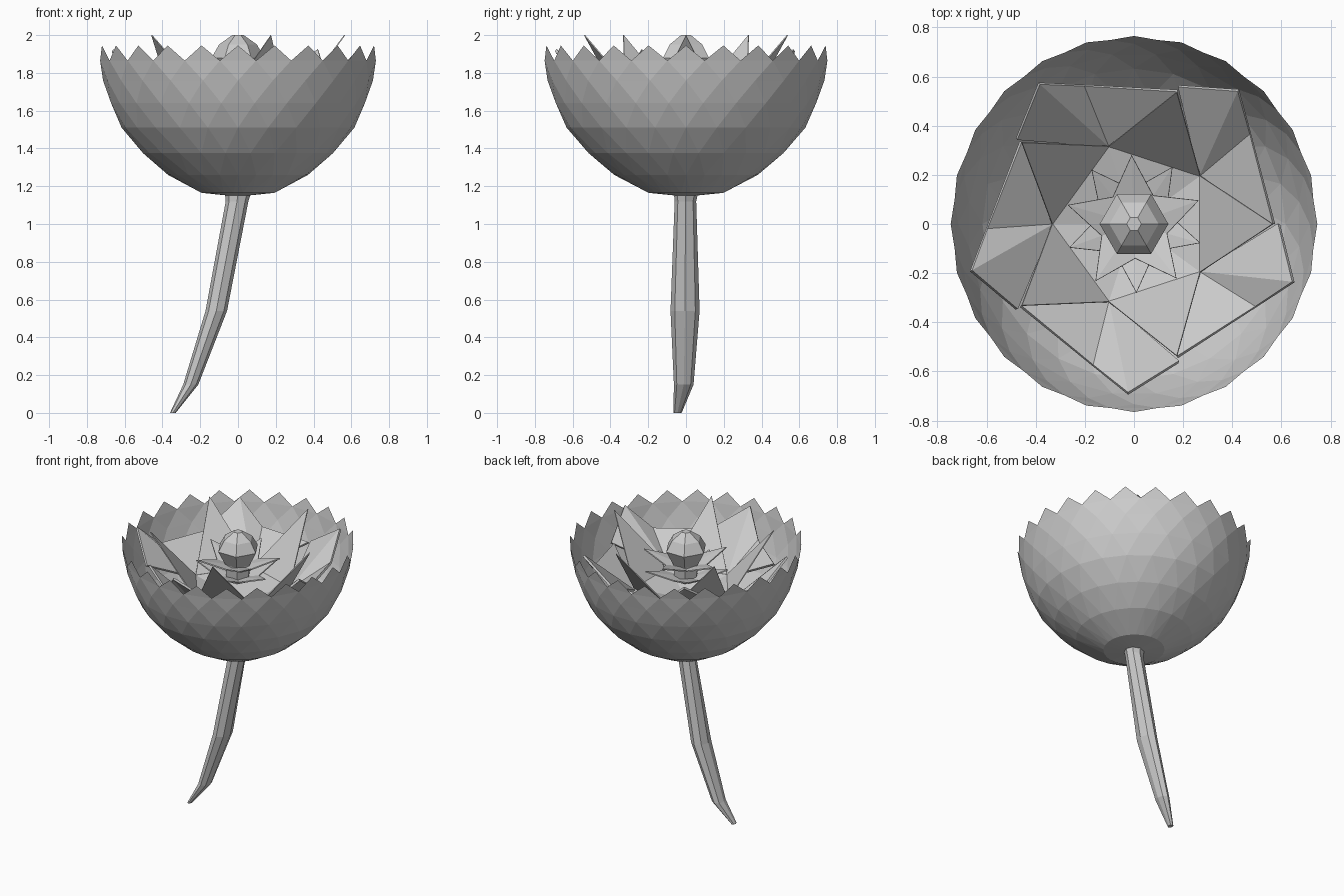
import bpy
from math import sin, cos, radians, pi

if "Cube" in bpy.data.objects:
    bpy.data.objects.remove(bpy.data.objects["Cube"])


def pol(r, deg, z):
    return (r * cos(radians(deg)), r * sin(radians(deg)), z)


def make(name, verts, faces, thick=0):
    me = bpy.data.meshes.new(name)
    me.from_pydata(verts, [], faces)
    me.update()
    ob = bpy.data.objects.new(name, me)
    bpy.context.collection.objects.link(ob)
    if thick:
        m = ob.modifiers.new("thickness", "SOLIDIFY")
        m.thickness = thick
        m.offset = 0
    return ob


# Outer cup: staggered triangle rings with a toothed rim
N = 24
profile = [(0.20, 1.165), (0.38, 1.26), (0.52, 1.375), (0.632, 1.51),
           (0.695, 1.64), (0.733, 1.76), (0.755, 1.865), (0.765, 1.945)]
last = len(profile) - 1
verts, faces = [], []
for i, (r, z) in enumerate(profile):
    off = 0.5 * ((last - i) % 2)
    for j in range(N):
        x, y, zz = pol(r, (j + off) * 360 / N, z)
        verts.append((x * 0.975, y, zz))
for i in range(last):
    shift = (last - i) % 2          # lower ring is half a step ahead
    a, b = i * N, (i + 1) * N
    for j in range(N):
        k = (j + 1) % N
        faces.append((a + j, a + k, b + (k if shift else j)))
        if i < last - 1:            # the last ring keeps only the teeth
            faces.append((a + (j if shift else k), b + k, b + j))
verts.append((0, 0, 1.145))
faces += [((j + 1) % N, j, len(verts) - 1) for j in range(N)]
make("outer_cup", verts, faces)

# Five tall inner petals leaning outward from a pentagon
ZB = 1.6
verts, faces = [], []
for k in range(5):
    a = 72 * k
    n = len(verts)
    verts += [pol(0.333, a - 36, ZB), pol(0.333, a + 36, ZB), pol(0.565, a, 2.0)]
    faces.append((n, n + 1, n + 2))
make("inner_petals", verts, faces, 0.006)

# Wide outer petals, twisted, between the tall ones
verts, faces = [], []
for k in range(5):
    a = 36 + 72 * k
    n = len(verts)
    verts += [pol(0.333, a, ZB - 0.02), pol(0.57, a - 36, 1.76), pol(0.60, a + 2, 1.76),
              pol(0.69, a + 16, 1.92), pol(0.59, a + 36, 1.76)]
    faces += [(n, n + 1, n + 2), (n, n + 2, n + 3), (n, n + 3, n + 4)]
make("outer_petals", verts, faces, 0.015)

# Floor of the petal cup
make("petal_floor", [pol(0.333, 36 + 72 * k, ZB) for k in range(5)] + [(0, 0, ZB - 0.08)],
     [(k, (k + 1) % 5, 5) for k in range(5)])


# Star-shaped rings of short spikes around the bud
def star(name, z, turn):
    v, f = [(0, 0, z - 0.07)], []
    for k in range(10):
        v.append(pol(0.14, 36 * k + turn, z - 0.04) if k % 2 else pol(0.28, 36 * k + turn, z + 0.02))
        f.append((0, 1 + k, 1 + (k + 1) % 10))
    make(name, v, f, 0.008)


star("upper_star", 1.82, 20)
star("lower_star", 1.74, 56)


# Joined rings of polygon sections
def loft(name, rings, sides):
    v, f = [], []
    for c, rx, ry in rings:
        for j in range(sides):
            t = 2 * pi * j / sides
            v.append((c[0] + rx * cos(t), c[1] + ry * sin(t), c[2]))
    for i in range(len(rings) - 1):
        for j in range(sides):
            k = (j + 1) % sides
            f.append((i * sides + j, i * sides + k, (i + 1) * sides + k, (i + 1) * sides + j))
    f.append(tuple(reversed(range(sides))))
    f.append(tuple(range(len(v) - sides, len(v))))
    make(name, v, f)


# Bud in the middle
loft("bud", [((0, 0, z), r, r) for z, r in
             [(1.66, 0.08), (1.78, 0.09), (1.88, 0.14), (1.95, 0.10), (2.0, 0.03)]], 6)

# Curved stem
loft("stem", [((-0.345, -0.045, 0.0), 0.015, 0.022), ((-0.25, -0.012, 0.15), 0.04, 0.052),
              ((-0.115, -0.005, 0.54), 0.057, 0.077), ((-0.005, -0.003, 1.12), 0.06, 0.057),
              ((0.0, 0, 1.17), 0.07, 0.065)], 8)
